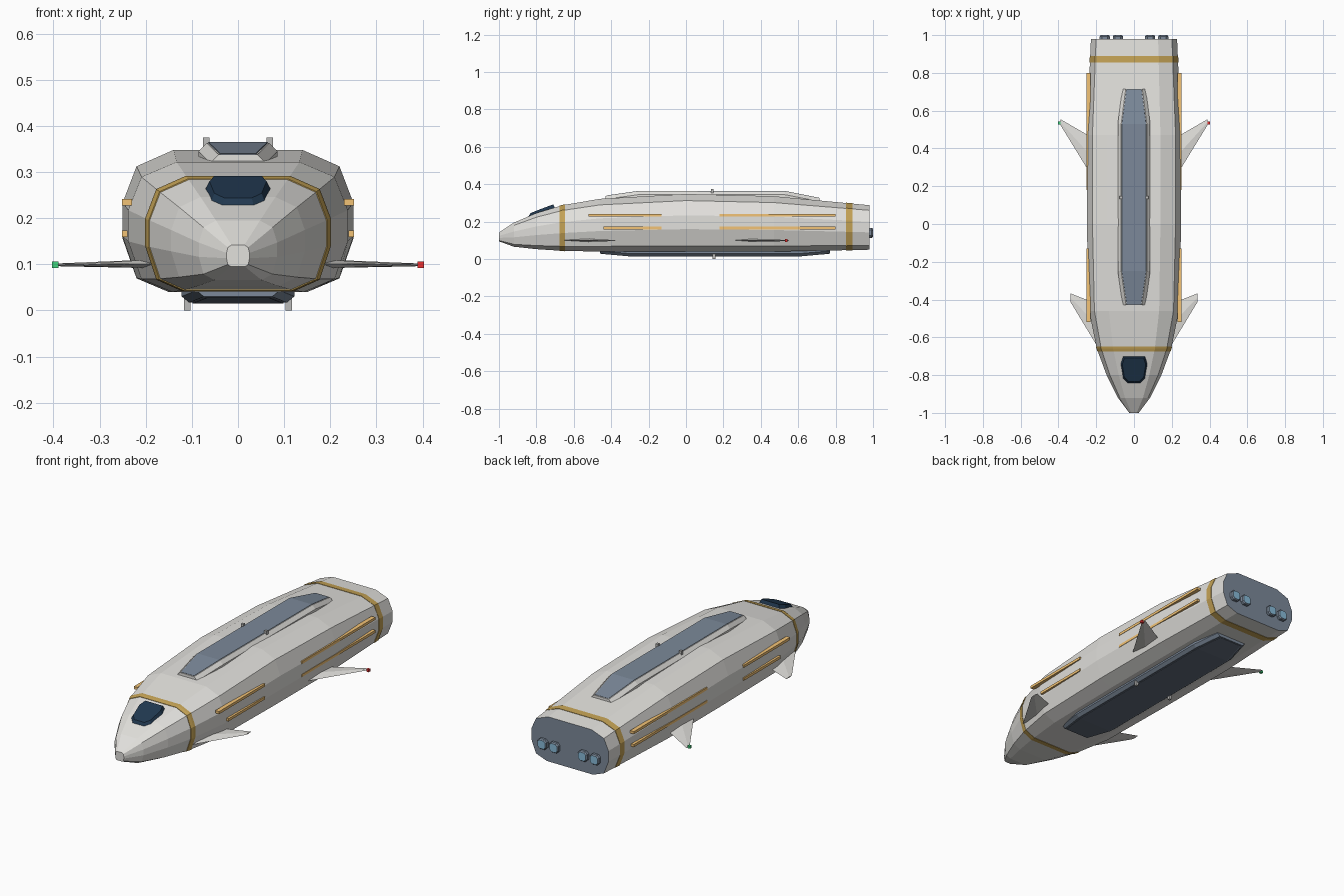
import bpy, bmesh

if "Cube" in bpy.data.objects:
    bpy.data.objects.remove(bpy.data.objects["Cube"])


def mat(name, r, g, b):
    m = bpy.data.materials.new(name)
    m.diffuse_color = (r, g, b, 1)
    m.use_nodes = True
    m.node_tree.nodes["Principled BSDF"].inputs["Base Color"].default_value = m.diffuse_color
    return m


HULL = mat("hull_white", 0.76, 0.75, 0.72)
GOLD = mat("gold", 0.55, 0.36, 0.09)
AMBER = mat("amber", 0.9, 0.55, 0.18)
SLATE = mat("slate", 0.2, 0.25, 0.32)
DARK = mat("dark_slate", 0.12, 0.15, 0.2)
GLASS = mat("dark_glass", 0.015, 0.04, 0.08)
GLOW = mat("engine_glow", 0.25, 0.5, 0.7)
RED = mat("red", 0.8, 0.03, 0.03)
GREEN = mat("green", 0.05, 0.65, 0.2)
GREY = mat("grey", 0.5, 0.5, 0.49)


def loft(name, rings, *mats, caps=True, loop=False):
    """Skin a list of equal-length rings; the last cap gets the last material."""
    bm = bmesh.new()
    vs = [[bm.verts.new(p) for p in r] for r in rings]
    n = len(rings[0])
    pairs = list(zip(vs, vs[1:])) + ([(vs[-1], vs[0])] if loop else [])
    for a, b in pairs:
        for i in range(n):
            j = (i + 1) % n
            bm.faces.new((a[i], a[j], b[j], b[i]))
    if caps and not loop:
        bm.faces.new(vs[0])
        bm.faces.new(vs[-1]).material_index = len(mats) - 1
    bmesh.ops.recalc_face_normals(bm, faces=bm.faces)
    me = bpy.data.meshes.new(name)
    bm.to_mesh(me)
    bm.free()
    for m in mats:
        me.materials.append(m)
    ob = bpy.data.objects.new(name, me)
    bpy.context.collection.objects.link(ob)
    return ob


def box(name, x, y, z, m):
    """Box from (min, max) ranges."""
    return loft(name, [[(x[0], v, z[0]), (x[1], v, z[0]), (x[1], v, z[1]), (x[0], v, z[1])] for v in y], m)


# Hull stations: y, half width, bottom z, top z
STATIONS = [(-1, .025, .095, .142), (-.92, .085, .066, .195), (-.8, .145, .053, .246),
            (-.66, .197, .044, .288), (-.46, .238, .04, .322), (0, .25, .04, .348),
            (.47, .25, .04, .336), (.98, .228, .05, .288)]
PROFILE = [(.56, 1), (.88, .885), (1, .63), (1, .39), (.88, .1), (.6, 0)]


def section(y, w, b, t, grow=0.0):
    w, b, t = w + grow, b - grow, t + grow
    half = [(w * u, y, b + (t - b) * v) for u, v in PROFILE]
    return half + [(-x, yy, z) for x, yy, z in reversed(half)]


def station(y):
    for a, c in zip(STATIONS, STATIONS[1:]):
        if a[0] <= y <= c[0]:
            k = (y - a[0]) / (c[0] - a[0])
            return [p + (q - p) * k for p, q in zip(a, c)]


loft("hull", [section(*s) for s in STATIONS], HULL, SLATE)

# Gold bands around the hull
for name, y0, y1 in (("front_band", -.675, -.648), ("rear_band", .855, .89)):
    ys = sorted({y0, y1} | {s[0] for s in STATIONS if y0 < s[0] < y1})
    outer = [section(*station(y), grow=.002) for y in ys]
    inner = [section(*station(y), grow=-.004) for y in reversed(ys)]
    loft(name, outer + inner, GOLD, loop=True)

# Cockpit window: base outline sunk in the nose, smaller raised top
half = [(.035, -.845, .222), (.06, -.82, .232), (.073, -.74, .258), (.06, -.7, .27)]
base = half + [(-x, y, z) for x, y, z in reversed(half)]
top = [(x * .85, -.765 + (y + .765) * .85, z + .022) for x, y, z in base]
sunk = [(x, y, z - .03) for x, y, z in base]
loft("cockpit_window", [sunk, base, top], GLASS)


# Long tapered panels on the roof and belly
def panel(name, rows, inset, sink, m):
    """rows: y, half width, z of outer face; sink goes into the hull."""
    loft(name, [[(-w, y, z - sink), (w, y, z - sink), (w, y, z - sink * .45),
                 (w - inset, y, z), (inset - w, y, z), (-w, y, z - sink * .45)]
                for y, w, z in rows], m)


roof = [(-.43, .06, .338), (-.25, .086, .363), (.53, .086, .362), (.715, .062, .326)]
panel("roof_frame", roof, .018, .04, HULL)
panel("roof_window", [(y + dy, w - .02, z + .002) for (y, w, z), dy in zip(roof, (.004, 0, 0, -.004))],
      .002, .01, SLATE)
belly = [(-.46, .09, .03), (-.31, .122, .017), (.62, .122, .017), (.77, .09, .03)]
panel("belly_frame", belly, .016, -.03, SLATE)
panel("belly_panel", [(y + dy, w - .022, z - .002) for (y, w, z), dy in zip(belly, (.006, 0, 0, -.006))],
      .002, -.01, DARK)


# Fins: sharp swept blades, thinner at the tip
def fin(name, s, root, tip):
    rings = []
    for (x, y0, y1, h) in (root, tip):
        ym = y0 + (y1 - y0) * .5
        z = .101 if x < .3 else .099
        rings.append([(s * x, y0, z), (s * x, ym, z + h), (s * x, y1, z), (s * x, ym, z - h)])
    loft(name, rings, HULL)


for s, side in ((1, "right"), (-1, "left")):
    fin(f"rear_fin_{side}", s, (.2, .215, .445, .009), (.39, .525, .555, .003))
    fin(f"front_fin_{side}", s, (.19, -.655, -.425, .009), (.335, -.415, -.368, .003))

    def pair(a, b):
        return sorted((s * a, s * b))

    box(f"tip_light_{side}", pair(.389, .403), (.528, .542), (.092, .106), RED if s > 0 else GREEN)
    # Amber side strips
    for i, (y0, y1, z, x0) in enumerate(((-.52, -.13, .235, .23), (.18, .8, .235, .23),
                                         (-.44, -.13, .166, .24), (.18, .8, .166, .236))):
        box(f"side_strip_{side}_{i}", pair(x0, .252), (y0, y1), (z - .007, z + .007), AMBER)
    # Small sensor posts on roof and belly
    box(f"roof_post_{side}", pair(.062, .076), (.133, .147), (.345, .375), GREY)
    box(f"belly_post_{side}", pair(.103, .117), (.143, .157), (0, .03), GREY)
    # Paired rear thrusters with chamfered corners
    for i, cx in enumerate((.085, .155)):
        def ring(y, r):
            c = r * .55
            pts = [(r, c), (c, r), (-c, r), (-r, c), (-r, -c), (-c, -r), (c, -r), (r, -c)]
            return [(s * cx + u, y, .14 + v) for u, v in pts]
        loft(f"thruster_{side}_{i}", [ring(.97, .027), ring(.993, .027), ring(1, .022)], SLATE, GLOW)
